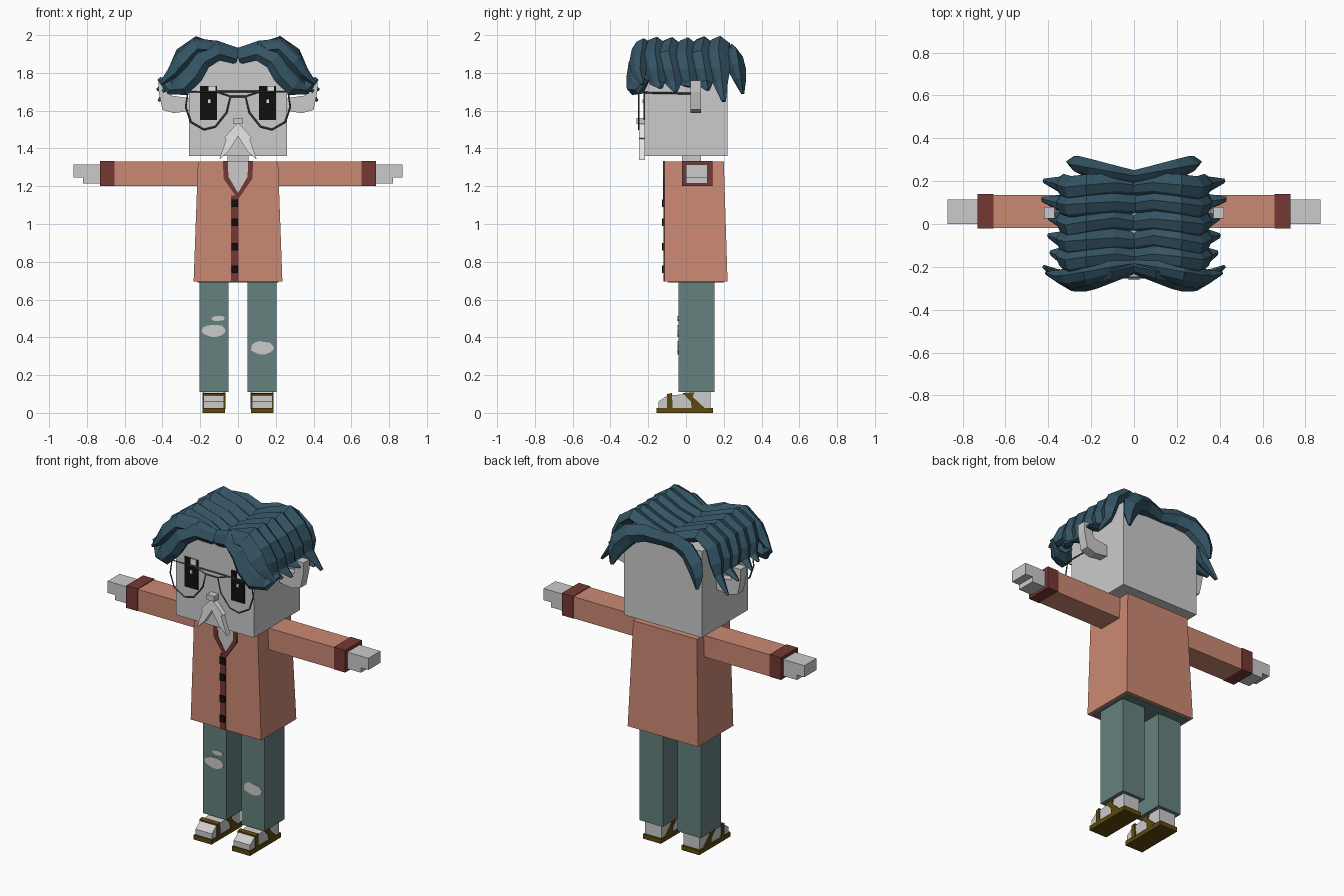
import bpy, bmesh, math, random
from mathutils import Vector

random.seed(4)
cube = bpy.data.objects.get("Cube")
if cube:
    bpy.data.objects.remove(cube)


def material(name, *rgb):
    m = bpy.data.materials.new(name)
    m.use_nodes = True
    m.diffuse_color = (*rgb, 1)
    m.node_tree.nodes["Principled BSDF"].inputs["Base Color"].default_value = (*rgb, 1)
    return m


SKIN = material("skin grey", .6, .6, .6)
COAT = material("salmon", .6, .25, .175)
TRIM = material("dark red", .18, .04, .033)
PANTS = material("muted teal", .13, .22, .21)
HAIR = material("dark blue hair", .034, .088, .127)
BROWN = material("brown", .11, .065, .004)
BLACK = material("black", .005, .005, .005)
WIRE = material("wire grey", .09, .09, .09)
WHITE = material("white", .85, .85, .85)


def finish(name, bm, mat):
    bmesh.ops.recalc_face_normals(bm, faces=bm.faces)
    mesh = bpy.data.meshes.new(name)
    bm.to_mesh(mesh)
    bm.free()
    mesh.materials.append(mat)
    ob = bpy.data.objects.new(name, mesh)
    bpy.context.collection.objects.link(ob)
    return ob


def loft(name, rings, mat):
    """Skin a list of equal rings and cap both ends."""
    bm = bmesh.new()
    rows = [[bm.verts.new(p) for p in ring] for ring in rings]
    n = len(rows[0])
    for a, b in zip(rows, rows[1:]):
        for i in range(n):
            j = (i + 1) % n
            bm.faces.new((a[i], a[j], b[j], b[i]))
    bm.faces.new(rows[0])
    bm.faces.new(rows[-1])
    return finish(name, bm, mat)


def box(name, x, y, z, mat):
    rings = [[(x[0], y[0], h), (x[1], y[0], h), (x[1], y[1], h), (x[0], y[1], h)] for h in z]
    return loft(name, rings, mat)


def front_plate(name, pts, y, mat, s=1):
    """Outline in x and z, given depth in y."""
    return loft(name, [[(s * px, d, pz) for px, pz in pts] for d in y], mat)


def side_plate(name, pts, x, mat, s=1):
    """Outline in y and z, given width in x."""
    return loft(name, [[(s * d, py, pz) for py, pz in pts] for d in x], mat)


def wire(name, pts, closed=False):
    cu = bpy.data.curves.new(name, 'CURVE')
    cu.dimensions = '3D'
    cu.bevel_depth = .005
    cu.bevel_resolution = 0
    sp = cu.splines.new('POLY')
    sp.points.add(len(pts) - 1)
    for p, co in zip(sp.points, pts):
        p.co = (*co, 1)
    sp.use_cyclic_u = closed
    tmp = bpy.data.objects.new(name + " path", cu)
    mesh = bpy.data.meshes.new_from_object(tmp)
    bpy.data.objects.remove(tmp)
    mesh.materials.clear()
    mesh.materials.append(WIRE)
    ob = bpy.data.objects.new(name, mesh)
    bpy.context.collection.objects.link(ob)


SECTION = [(-1, -.3), (-.5, .6), (.2, 1), (1, .1), (.4, -.8), (-.4, -.9)]


def lock(name, path, wide, thick, s):
    """Faceted hair lock: wide along y, thick across the path."""
    pts = [Vector(p) for p in path]
    rings = []
    for i, p in enumerate(pts):
        t = (pts[min(i + 1, len(pts) - 1)] - pts[max(i - 1, 0)])
        t.y = 0
        n = t.normalized().cross(Vector((0, 1, 0)))
        k = i / (len(pts) - 1)
        f = .75 + .3 * math.sin(k * math.pi) if k < .7 else 1.0 - (k - .7) * 2.7
        ring = []
        for u, v in SECTION:
            q = p + Vector((0, u * wide * f, 0)) + n * (v * thick * f)
            ring.append((s * q.x, q.y, q.z))
        rings.append(ring)
    loft(name, rings, HAIR)


# Torso, collar and button strip
loft("coat", [[(-a, -.115, z), (a, -.115, z), (a, b, z), (-a, b, z)]
              for a, b, z in ((.235, .22, .695), (.212, .2, 1.33))], COAT)
box("hips", (-.215, .215), (-.095, .2), (.69, .72), PANTS)
box("neck", (-.055, .055), (-.02, .08), (1.3, 1.37), SKIN)
front_plate("open_neck", [(-.06, 1.332), (.06, 1.332), (.055, 1.25), (0, 1.16), (-.055, 1.25)],
            (-.119, -.11), SKIN)
for s in (-1, 1):
    front_plate("collar", [(.053, 1.333), (.08, 1.333), (.076, 1.24), (0, 1.13), (0, 1.165), (.051, 1.25)],
                (-.122, -.112), TRIM, s)
box("button_strip", (-.036, .002), (-.12, -.112), (.695, 1.15), TRIM)
for z in (.76, .88, 1.01, 1.11):
    box("button", (-.035, -.001), (-.128, -.115), (z - .02, z + .02), BLACK)

# Arms, legs and feet
for s in (-1, 1):
    def pair(name, x, y, z, mat):
        box(name, [s * v for v in x], y, z, mat)

    pair("sleeve", (.2, .66), (-.018, .135), (1.2, 1.33), COAT)
    pair("cuff", (.655, .73), (-.022, .139), (1.2, 1.334), TRIM)
    pair("hand", (.72, .87), (0, .115), (1.245, 1.315), SKIN)
    pair("folded_fingers", (.72, .82), (0, .115), (1.215, 1.247), SKIN)
    pair("pant_leg", (.05, .205), (-.04, .15), (.11, .71), PANTS)
    pair("sandal_sole", (.068, .188), (-.155, .142), (0, .027), BROWN)
    side_plate("foot", [(-.145, .025), (-.145, .06), (-.1, .092), (-.01, .098), (0, .115),
                        (.13, .115), (.13, .025)], (.073, .182), SKIN, s)
    side_plate("toe_strap", [(-.1, .02), (-.1, .1), (-.075, .105), (-.07, .02)], (.067, .188), BROWN, s)
    side_plate("ankle_strap", [(-.02, .105), (.045, .108), (.035, .085), (.1, .025), (.03, .025),
                               (.025, .06)], (.067, .188), BROWN, s)


# Torn patches on the knees
def patch(x, z, w, h):
    pts = []
    for i in range(14):
        a = i * math.tau / 14
        r = random.uniform(.88, 1.08)
        pts.append((x + w * r * math.cos(a), z + h * r * math.sin(a)))
    front_plate("knee_tear", pts, (-.044, -.036), SKIN)


patch(-.125, .435, .065, .035)
patch(-.105, .5, .035, .014)
patch(.13, .345, .063, .034)

# Head, nose and eyes
box("head", (-.26, .26), (-.22, .22), (1.36, 1.88), SKIN)
box("nose", (-.025, .025), (-.262, -.22), (1.53, 1.562), SKIN)
for x in (-.155, .155):
    box("eye", (x - .045, x + .045), (-.226, -.219), (1.55, 1.73), BLACK)
    box("eye_shine", (x, x + .036), (-.229, -.222), (1.695, 1.73), WHITE)
    box("eye_glint", (x - .004, x + .01), (-.229, -.222), (1.64, 1.66), WHITE)

for s in (-1, 1):
    # Moustache and ears
    front_plate("moustache", [(0, 1.535), (.035, 1.5), (.075, 1.455), (.062, 1.45), (.1, 1.34),
                              (.05, 1.385), (0, 1.465)], (-.25, -.218), WHITE, s)
    front_plate("ear", [(.25, 1.6), (.34, 1.587), (.4, 1.605), (.42, 1.7), (.42, 1.76), (.37, 1.76),
                        (.355, 1.68), (.25, 1.665)], (.025, .08), SKIN, s)
    # Spectacles
    rim = [(.04, 1.675), (.11, 1.7), (.265, 1.7), (.277, 1.62), (.25, 1.54), (.18, 1.5),
           (.12, 1.515), (.06, 1.59)]
    wire("lens_rim", [(s * x, -.25, z) for x, z in rim], True)
    wire("temple_arm", [(s * .268, -.25, 1.7), (s * .278, -.2, 1.695), (s * .28, .05, 1.69)])
wire("bridge", [(-.04, -.25, 1.675), (.04, -.25, 1.675)])
wire("brow_bar", [(-.11, -.25, 1.702), (.11, -.25, 1.702)])

# Hair: rows of locks falling from a centre parting
ARCH = [(-.01, 1.875), (.1, 1.915), (.22, 1.955), (.29, 1.9), (.325, 1.82), (.345, 1.75)]
ROWS = [(-.165, .39, 1.72), (-.085, .4, 1.7), (0, .4, 1.73), (.085, .43, 1.71), (.17, .42, 1.65)]
for s in (-1, 1):
    for y, tip_x, tip_z in ROWS:
        sway = random.uniform(.008, .02)
        lift = random.uniform(-.012, .002)
        path = [(x, y + sway * math.sin(i * 1.6), z + lift) for i, (x, z) in enumerate(ARCH)]
        path.append((tip_x, y + .03, tip_z))
        lock("hair_lock", path, .062, .042, s)
    lock("fringe", [(0, -.2, 1.885), (.1, -.23, 1.915), (.19, -.255, 1.87), (.24, -.265, 1.79),
                    (.3, -.265, 1.73), (.36, -.24, 1.72), (.42, -.2, 1.77)], .048, .06, s)
    lock("upper_fringe", [(0, -.19, 1.88), (.12, -.21, 1.93), (.22, -.235, 1.94), (.3, -.25, 1.86),
                          (.345, -.25, 1.8), (.41, -.23, 1.74)], .05, .045, s)
    lock("back_lock", [(-.01, .215, 1.885), (.1, .235, 1.9), (.19, .255, 1.88), (.25, .27, 1.82),
                       (.275, .285, 1.76), (.285, .3, 1.69)], .045, .06, s)
